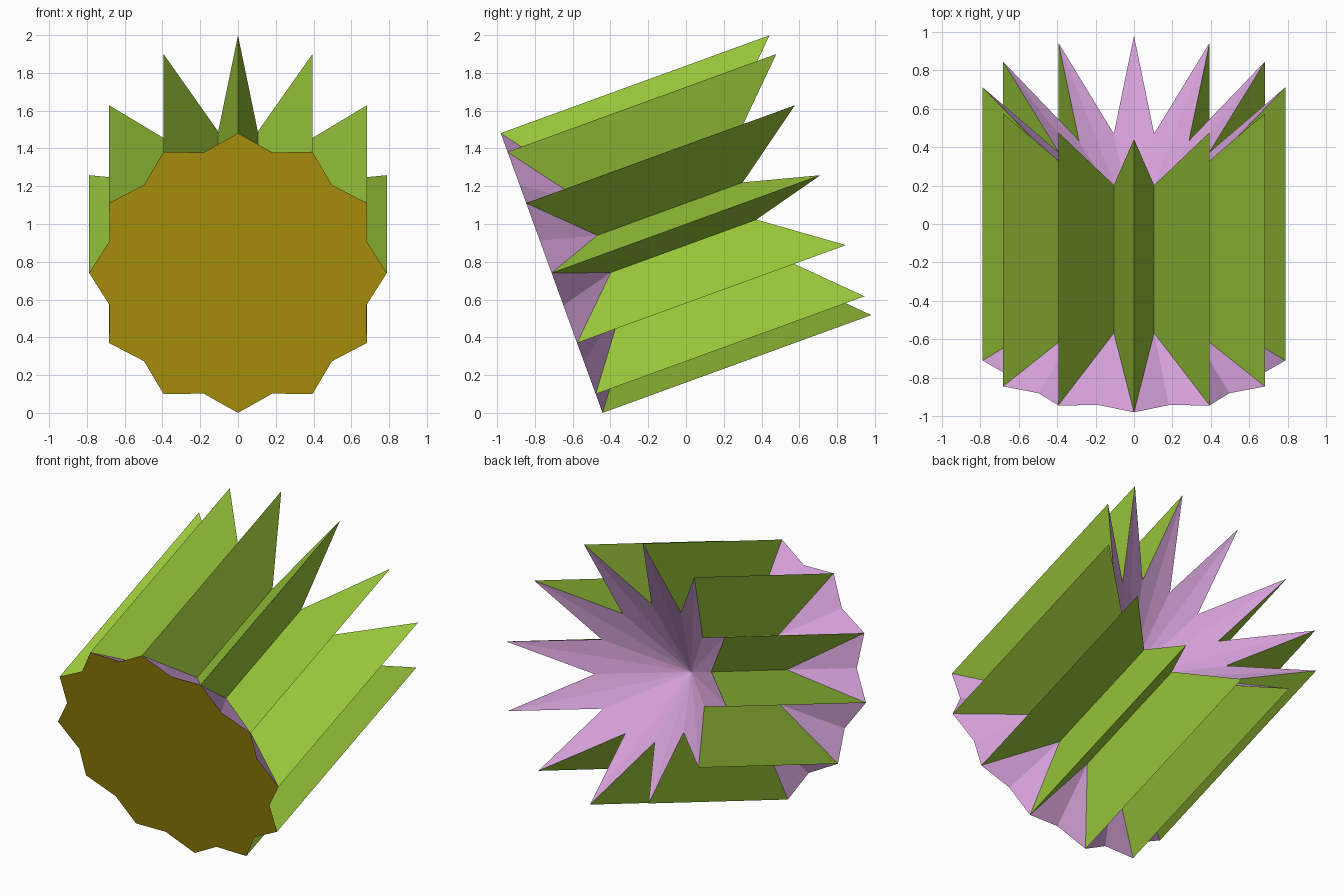
import bpy, bmesh, math
from mathutils import Matrix, Vector

cube = bpy.data.objects.get("Cube")
if cube:
    bpy.data.objects.remove(cube, do_unlink=True)

POINTS = 12                  # ridges around the axis
R_TIP, R_VALLEY, R_NOTCH = 0.788, 0.405, 0.703
LENGTH = 1.514               # ridge length along the axis
VALLEY_FRONT, VALLEY_BACK = 0.295, 1.115
APEX = 0.70                  # deepest point of the rear hollow
TILT = math.radians(20)


def srgb(r, g, b):
    def lin(c):
        c /= 255
        return c / 12.92 if c <= 0.04045 else ((c + 0.055) / 1.055) ** 2.4
    return (lin(r), lin(g), lin(b), 1.0)


def material(name, color):
    m = bpy.data.materials.new(name)
    m.use_nodes = True
    m.diffuse_color = color
    m.node_tree.nodes["Principled BSDF"].inputs["Base Color"].default_value = color
    return m


GREEN, PINK, OCHRE = 0, 1, 2
materials = [material("leaf_green", srgb(154, 200, 58)),
             material("orchid_pink", srgb(212, 160, 216)),
             material("dark_ochre", srgb(200, 170, 14))]

bm = bmesh.new()


def ring(radius, along, half_step):
    """Twelve vertices around the y axis, the first one straight up."""
    verts = []
    for i in range(POINTS):
        a = (i + 0.5 * half_step) * math.tau / POINTS
        verts.append(bm.verts.new((radius * math.sin(a), along, radius * math.cos(a))))
    return verts


def face(verts, mat):
    bm.faces.new(verts).material_index = mat


tip_f, tip_b = ring(R_TIP, 0, 0), ring(R_TIP, LENGTH, 0)
notch = ring(R_NOTCH, 0, 1)
valley_f, valley_b = ring(R_VALLEY, VALLEY_FRONT, 1), ring(R_VALLEY, VALLEY_BACK, 1)
apex = bm.verts.new((0, APEX, 0))

for i in range(POINTS):
    for tip, val in ((i, i), ((i + 1) % POINTS, i)):
        # Ridge flank
        face([tip_f[tip], tip_b[tip], valley_b[val], valley_f[val]], GREEN)
        # Undercut behind the front plate
        face([tip_f[tip], valley_f[val], notch[val]], PINK)
        # Rear hollow
        face([tip_b[tip], apex, valley_b[val]], PINK)

# Flat scalloped front plate
face([v for pair in zip(tip_f, notch) for v in pair], OCHRE)
bmesh.ops.recalc_face_normals(bm, faces=bm.faces[:])

# Tilt the axis upwards and stand the lowest ridge on the ground
bm.transform(Matrix.Rotation(TILT, 4, 'X'))
lo = Vector([min(v.co[k] for v in bm.verts) for k in range(3)])
hi = Vector([max(v.co[k] for v in bm.verts) for k in range(3)])
shift = Vector((-(lo.x + hi.x) / 2, -(lo.y + hi.y) / 2, -lo.z))
bm.transform(Matrix.Translation(shift))

mesh = bpy.data.meshes.new("star_prism")
bm.to_mesh(mesh)
bm.free()
for m in materials:
    mesh.materials.append(m)
bpy.context.collection.objects.link(bpy.data.objects.new("star_prism", mesh))
